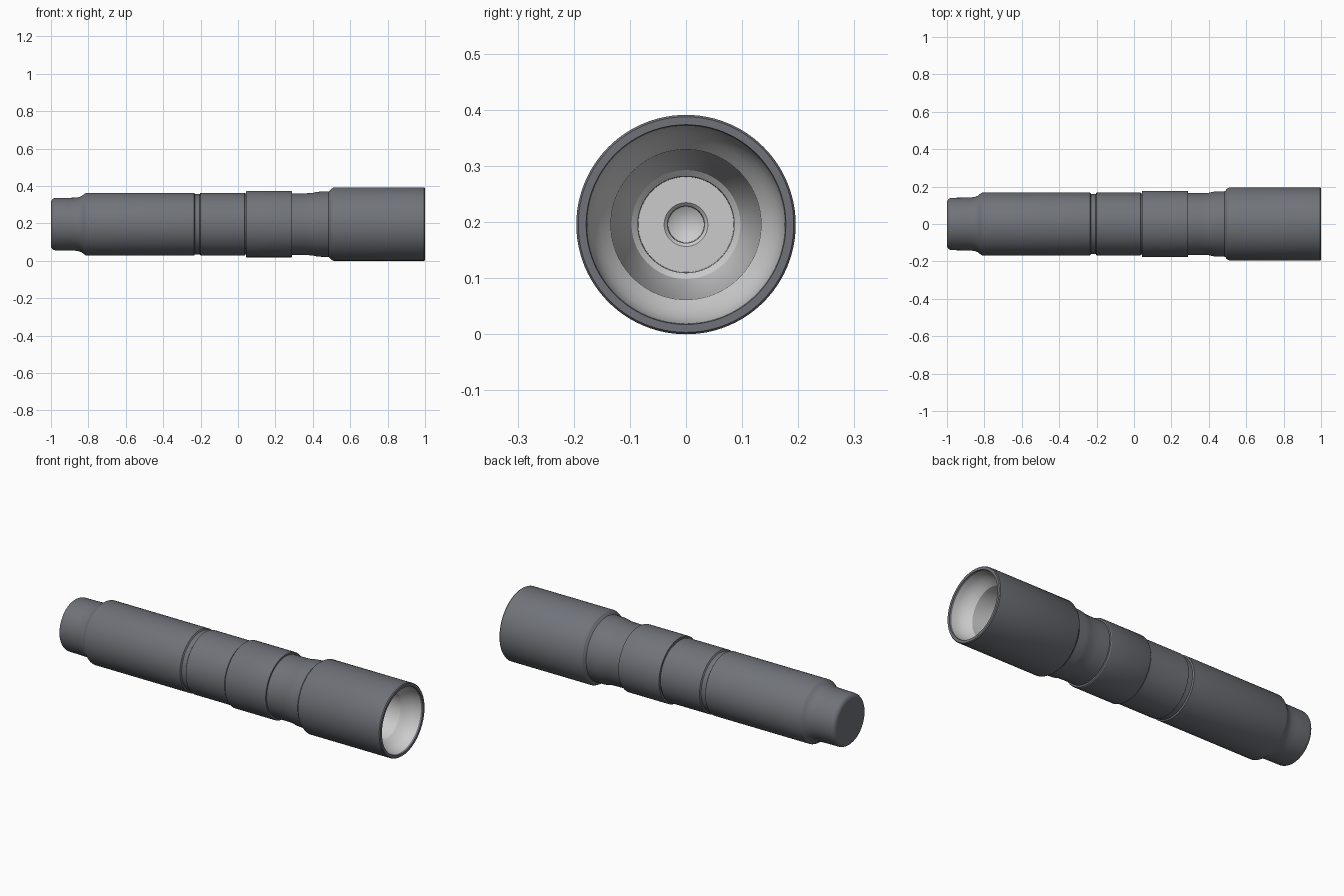
import bpy, bmesh
from math import cos, sin, pi, radians

if "Cube" in bpy.data.objects:
    bpy.data.objects.remove(bpy.data.objects["Cube"])

SEG = 96
AXIS_Z = 0.1955


def arc(cx, cr, rad, a0, a1, n=5):
    """Arc points (x, radius) in the profile plane, angles in degrees."""
    return [(cx + rad * cos(radians(a0 + (a1 - a0) * i / n)),
             cr + rad * sin(radians(a0 + (a1 - a0) * i / n))) for i in range(n + 1)]


def material(name, v):
    m = bpy.data.materials.new(name)
    m.diffuse_color = v
    m.use_nodes = True
    m.node_tree.nodes["Principled BSDF"].inputs["Base Color"].default_value = m.diffuse_color
    return m


def lathe(name, profile, mat):
    """Revolve an (x, radius) profile about the long axis."""
    bm = bmesh.new()
    rings = []
    for x, r in profile:
        if r < 1e-6:
            rings.append([bm.verts.new((x, 0, 0))] * SEG)
        else:
            rings.append([bm.verts.new((x, r * cos(2 * pi * j / SEG), r * sin(2 * pi * j / SEG)))
                          for j in range(SEG)])
    for a, b in zip(rings, rings[1:]):
        for j in range(SEG):
            k = (j + 1) % SEG
            bm.faces.new(list(dict.fromkeys((a[j], a[k], b[k], b[j]))))
    me = bpy.data.meshes.new(name)
    bm.to_mesh(me)
    bm.free()
    ob = bpy.data.objects.new(name, me)
    ob.location.z = AXIS_Z
    bpy.context.collection.objects.link(ob)
    me.materials.append(mat)
    bpy.ops.object.select_all(action='DESELECT')
    ob.select_set(True)
    bpy.context.view_layer.objects.active = ob
    bpy.ops.object.shade_smooth_by_angle(angle=radians(30))


dark = material("dark_metal", (0.16, 0.17, 0.19, 1))
light = material("light_metal", (0.55, 0.57, 0.58, 1))

# tail cap: rounded end, then a concave sweep up to the barrel
lathe("tail_cap", [(-1, 0)] + arc(-0.975, 0.115, 0.025, 180, 90)
      + [(-0.9, 0.141), (-0.87, 0.142), (-0.85, 0.145), (-0.835, 0.151), (-0.825, 0.159),
         (-0.815, 0.166)], dark)

# long barrel, ending in a shallow groove
lathe("barrel", [(-0.815, 0.166), (-0.81, 0.168), (-0.235, 0.168), (-0.23, 0.161),
                 (-0.205, 0.161), (-0.2, 0.168), (0.035, 0.168), (0.038, 0.163),
                 (0.042, 0.163)], dark)

# raised switch collar
lathe("collar", [(0.042, 0.163), (0.042, 0.175), (0.046, 0.177), (0.285, 0.177),
                 (0.29, 0.174), (0.29, 0.165)], dark)

# neck with a shallow step flaring towards the head
lathe("neck", [(0.29, 0.165), (0.36, 0.165), (0.40, 0.167), (0.42, 0.172), (0.44, 0.174),
               (0.485, 0.175), (0.49, 0.179), (0.497, 0.188)], dark)

# head sleeve with flat front rim
lathe("head", [(0.497, 0.188), (0.51, 0.1955), (0.995, 0.1955), (1.0, 0.192), (1.0, 0.178),
               (0.99, 0.176)], dark)

# retaining ring inside the head
lathe("inner_ring", [(0.99, 0.176), (0.965, 0.173), (0.94, 0.165), (0.92, 0.153),
                     (0.905, 0.142), (0.895, 0.134)], light)

# reflector bowl, flat floor and sunken centre cone
lathe("reflector", [(0.895, 0.134), (0.85, 0.131), (0.79, 0.125), (0.73, 0.116),
                    (0.68, 0.106), (0.65, 0.097), (0.64, 0.086), (0.60, 0.085),
                    (0.60, 0.039), (0.594, 0.033), (0.57, 0.032), (0.55, 0)], light)
